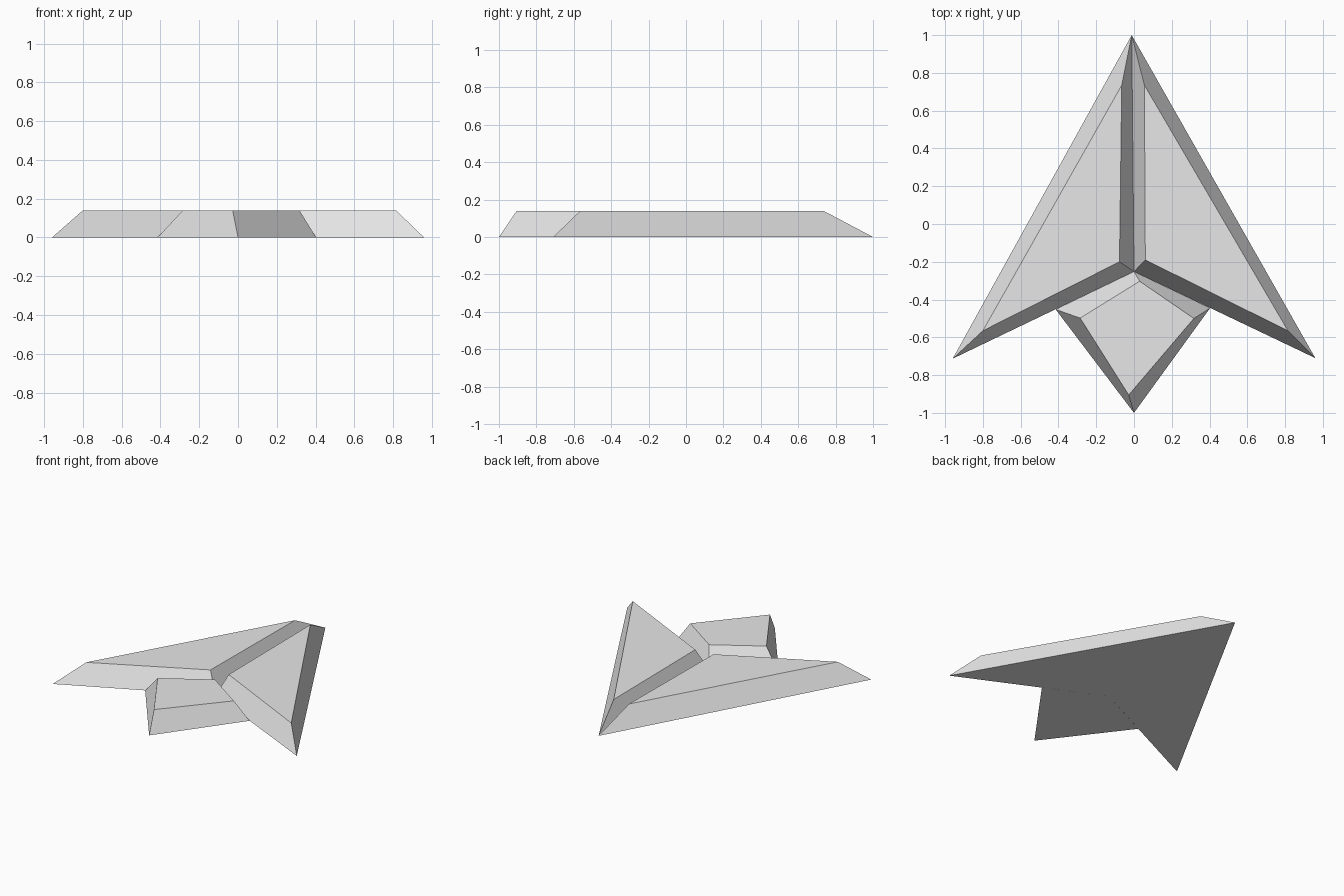
import bpy
import bmesh

cube = bpy.data.objects.get("Cube")
if cube:
    bpy.data.objects.remove(cube, do_unlink=True)

HEIGHT = 0.14

grey = bpy.data.materials.new("light_grey")
grey.use_nodes = True
colour = (0.8, 0.8, 0.8, 1)
grey.diffuse_color = colour
grey.node_tree.nodes["Principled BSDF"].inputs["Base Color"].default_value = colour


def tapered_slab(name, base, top):
    """Solid with a flat base outline and a smaller flat top outline."""
    bm = bmesh.new()
    low = [bm.verts.new((x, y, 0)) for x, y in base]
    high = [bm.verts.new((x, y, HEIGHT)) for x, y in top]
    bm.faces.new(low)
    bm.faces.new(high)
    for i in range(len(low)):
        j = (i + 1) % len(low)
        bm.faces.new((low[i], low[j], high[j], high[i]))
    bmesh.ops.recalc_face_normals(bm, faces=bm.faces)
    mesh = bpy.data.meshes.new(name)
    bm.to_mesh(mesh)
    bm.free()
    mesh.materials.append(grey)
    obj = bpy.data.objects.new(name, mesh)
    bpy.context.collection.objects.link(obj)
    return obj


# Points shared by the parts
nose = (-0.012, 1.0)
centre = (0, -0.252)

# Two long wings meeting along the spine
tapered_slab("left_wing", [nose, centre, (0.96, -0.71)],
             [(0.055, 0.735), (0.06, -0.19), (0.815, -0.565)])
tapered_slab("right_wing", [nose, centre, (-0.96, -0.713)],
             [(-0.065, 0.735), (-0.077, -0.2), (-0.8, -0.565)])

# Kite-shaped tail between the wings
tapered_slab("tail", [centre, (0.403, -0.445), (0, -1.0), (-0.415, -0.452)],
             [(0.03, -0.303), (0.317, -0.5), (-0.028, -0.905), (-0.285, -0.498)])
